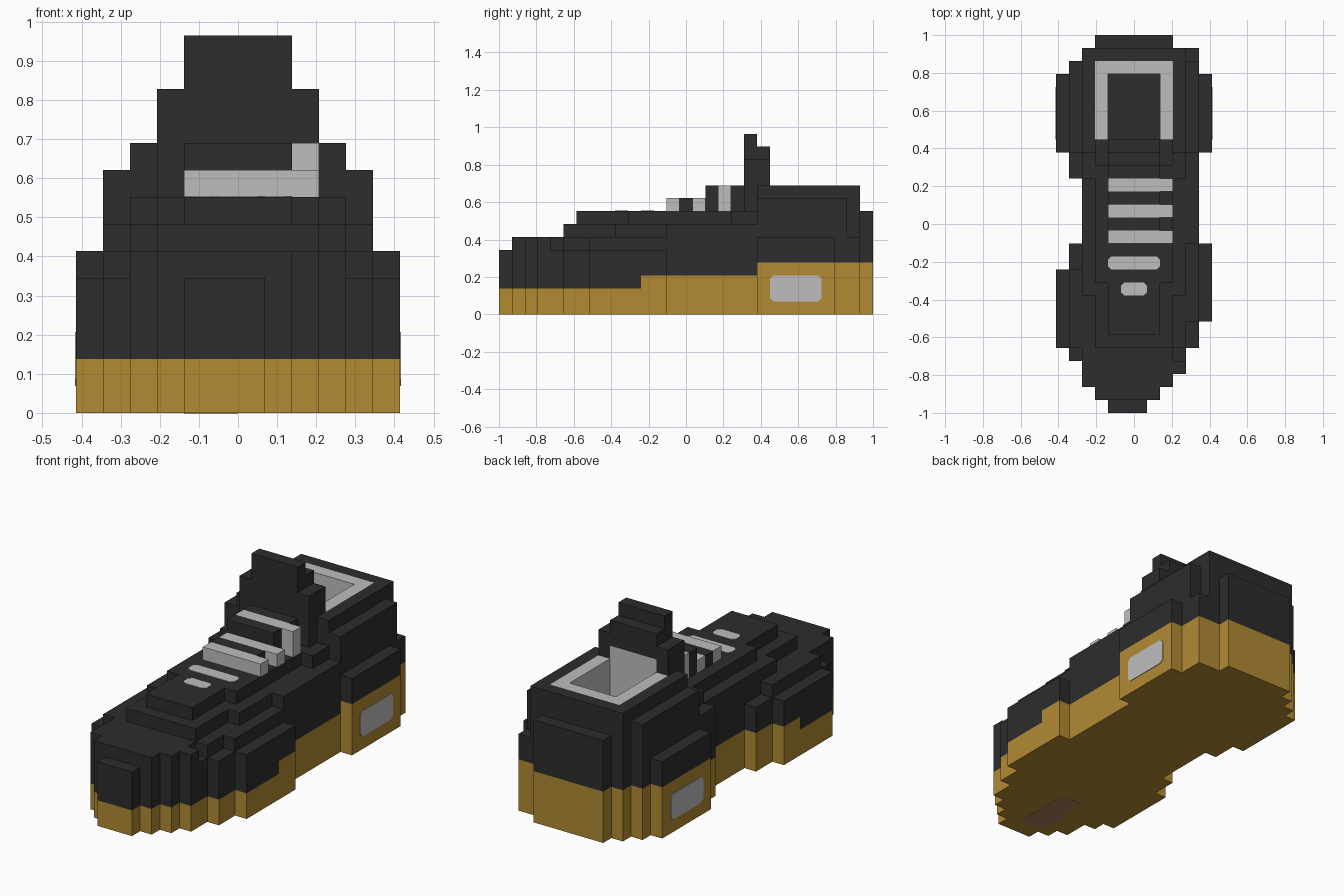
import bpy
import bmesh
from mathutils import Vector

cube = bpy.data.objects.get("Cube")
if cube:
    bpy.data.objects.remove(cube)

UNIT = 2 / 29          # edge of one block
LENGTH = 29            # blocks from toe to heel


def material(name, colour):
    mat = bpy.data.materials.new(name)
    mat.use_nodes = True
    mat.diffuse_color = (*colour, 1)
    mat.node_tree.nodes["Principled BSDF"].inputs["Base Color"].default_value = (*colour, 1)
    return mat


BLACK = material("black_fabric", (.026, .026, .026))
GOLD = material("gold_rubber", (.445, .254, .033))
GREY = material("light_grey", (.515, .515, .515))
BROWN = material("brown_mark", (.4, .22, .1))


def place(x, y, z):
    """Block grid position to model position."""
    return Vector((x - 6, y - LENGTH / 2, z)) * UNIT


blocks = {}            # grid cell -> part name


def fill(part, x, y, z):
    """Fill the given (start, end) ranges with blocks of a part."""
    for i in range(*x):
        for j in range(*y):
            for k in range(*z):
                blocks[i, j, k] = part


def build(part, mat):
    """Make one object from the exposed faces of a part's blocks."""
    bm = bmesh.new()
    for cell, owner in blocks.items():
        if owner != part:
            continue
        for axis in range(3):
            for side in (0, 1):
                near = list(cell)
                near[axis] += 2 * side - 1
                if tuple(near) in blocks:
                    continue
                u, v = (axis + 1) % 3, (axis + 2) % 3
                ring = []
                for du, dv in ((0, 0), (1, 0), (1, 1), (0, 1)):
                    p = list(cell)
                    p[axis] += side
                    p[u] += du
                    p[v] += dv
                    ring.append(bm.verts.new(place(*p)))
                bm.faces.new(ring if side else ring[::-1])
    bmesh.ops.remove_doubles(bm, verts=bm.verts, dist=UNIT / 100)
    bmesh.ops.dissolve_limit(bm, angle_limit=.01, verts=bm.verts, edges=bm.edges)
    finish(bm, part, mat)


def finish(bm, name, mat):
    mesh = bpy.data.meshes.new(name)
    bm.to_mesh(mesh)
    bm.free()
    mesh.materials.append(mat)
    bpy.context.collection.objects.link(bpy.data.objects.new(name, mesh))


def plate(name, low, high, axis, mat):
    """Thin plate with clipped corners, lying on a block surface."""
    a, b = place(*low), place(*high)
    size = b - a
    size[axis] = .006
    bm = bmesh.new()
    bmesh.ops.create_cube(bm, size=1)
    for vert in bm.verts:
        vert.co = Vector(c * s for c, s in zip(vert.co, size)) + (a + b) / 2
    corners = [e for e in bm.edges
               if abs((e.verts[0].co - e.verts[1].co)[axis]) > .005]
    bmesh.ops.bevel(bm, geom=corners, offset=.017, segments=1, affect='EDGES')
    finish(bm, name, mat)


# Outline of the shoe: first and last block of each row, toe to heel
starts = "4322" "1" + "0" * 6 + "11" + "2" * 5 + "11" + "0" * 6 + "123"
ends = "789aabb" + "c" * 6 + "b" * 7 + "c" * 6 + "bb9"

for j, (start, end) in enumerate(zip(starts, ends)):
    x0, x1 = int(start, 16), int(end, 16)
    row = (j, j + 1)
    # Upper body, wide at the base
    top = 5 if j == 0 or 4 <= j < 13 else 7 if 13 <= j < 20 else 6
    fill("upper", (x0, x1), row, (0, top))
    if 4 <= j < 13:
        fill("upper", (x0 + 1, x1 - 1), row, (5, 6))
    # Sole, thicker towards the heel
    for i in range(x0, x1):
        step = 9 if i < 6 else 11
        fill("sole", (i, i + 1), row, (0, 4 if j >= 20 else 3 if j >= step else 2))

# Terraces over the forefoot
fill("upper", (3, 9), (5, 9), (6, 7))
fill("upper", (2, 10), (9, 13), (6, 7))
fill("upper", (4, 8), (6, 10), (7, 8))
fill("upper", (3, 9), (10, 18), (7, 8))
fill("upper", (2, 10), (18, 20), (7, 8))

# Heel collar
fill("upper", (1, 11), (20, 27), (6, 9))
fill("upper", (2, 10), (20, 28), (6, 10))
fill("upper", (3, 9), (28, LENGTH), (6, 8))

# Tongue
fill("tongue", (4, 8), (14, 15), (8, 9))
fill("tongue", (4, 8), (16, 19), (8, 10))
fill("tongue", (3, 9), (19, 21), (8, 12))
fill("tongue", (4, 8), (19, 20), (12, 14))
fill("tongue", (4, 8), (20, 21), (12, 13))

# Raised laces
for j, top in ((13, 9), (15, 9), (17, 10)):
    fill("laces", (4, 9), (j, j + 1), (8, top))

# Lining around the foot opening, with a dark insole
fill("lining", (3, 9), (21, 27), (4, 10))
fill("lining", (4, 8), (20, 21), (4, 11))
fill("insole", (4, 8), (21, 26), (3, 4))
for i in range(4, 8):
    for j in range(21, 26):
        for k in range(4, 10):
            del blocks[i, j, k]

for part, mat in (("sole", GOLD), ("upper", BLACK), ("tongue", BLACK),
                  ("laces", GREY), ("lining", GREY), ("insole", BLACK)):
    build(part, mat)

# Flat laces, heel panels and underside mark
plate("flat_lace_back", (4, 11, 8), (8, 12, 8), 2, GREY)
plate("flat_lace_front", (5, 9, 8), (7, 10, 8), 2, GREY)
for side, x in (("right", 0), ("left", 12)):
    plate("heel_panel_" + side, (x, 21, 1), (x, 25, 3), 0, GREY)
plate("underside_mark", (4, 1.3, 0.03), (6, 6.2, 0.03), 2, BROWN)
